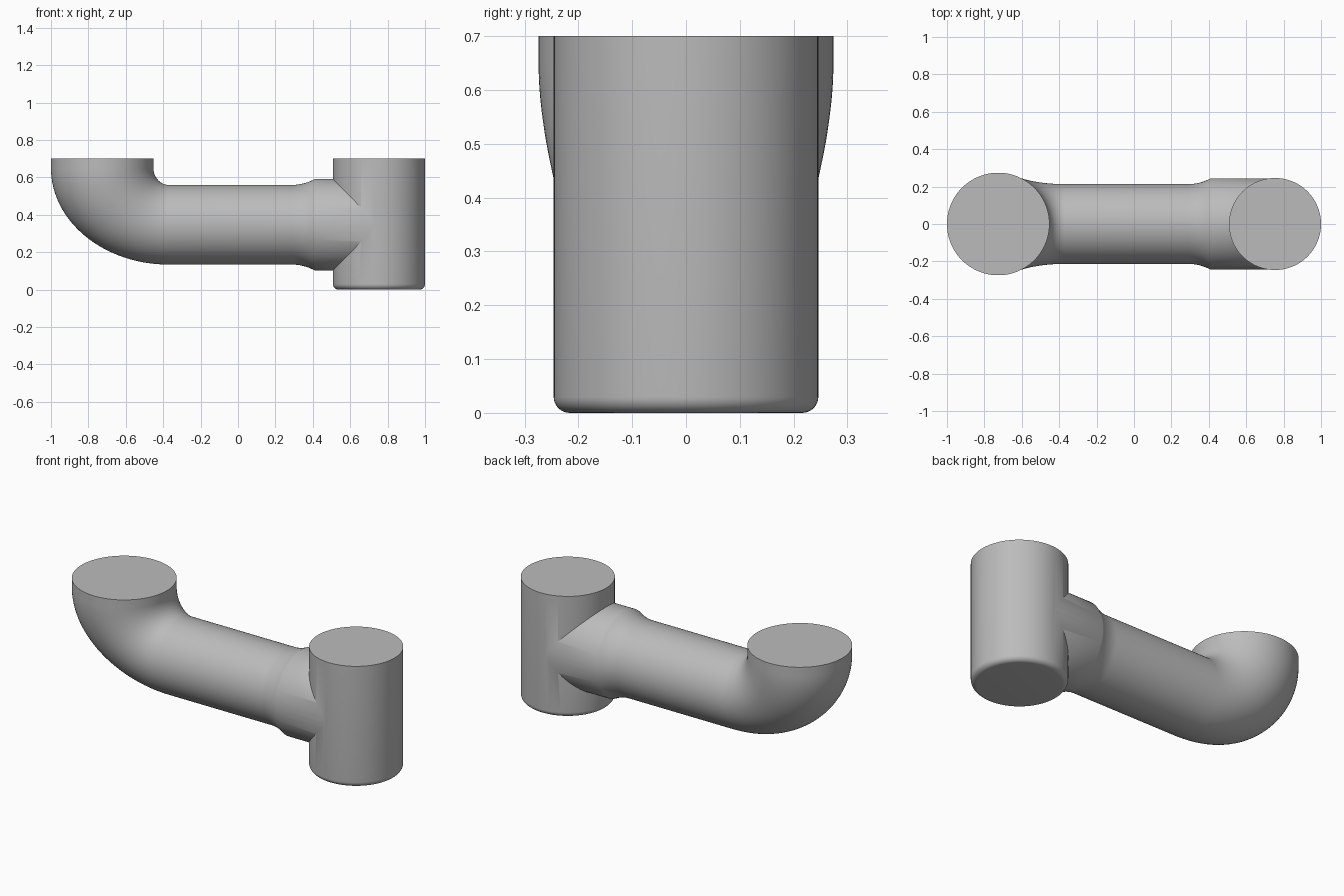
import bpy, bmesh, math
from mathutils import Vector

old = bpy.data.objects.get("Cube")
if old:
    bpy.data.objects.remove(old, do_unlink=True)

SEG = 96
grey = bpy.data.materials.new("pipe_grey")
grey.use_nodes = True
grey.diffuse_color = (0.5, 0.5, 0.5, 1)
grey.node_tree.nodes["Principled BSDF"].inputs["Base Color"].default_value = grey.diffuse_color


def loft(name, sections):
    """Join elliptical rings given as (inner point, outer point, half width in y)."""
    bm = bmesh.new()
    rings = []
    for inner, outer, width in sections:
        a, b = Vector(inner), Vector(outer)
        mid, half = (a + b) / 2, (b - a) / 2
        ring = []
        for i in range(SEG):
            t = math.tau * i / SEG
            p = mid + half * math.cos(t)
            ring.append(bm.verts.new((p.x, width * math.sin(t), p.y)))
        rings.append(ring)
    for r, s in zip(rings, rings[1:]):
        for i in range(SEG):
            j = (i + 1) % SEG
            bm.faces.new((r[i], r[j], s[j], s[i]))
    bm.faces.new(rings[0])
    bm.faces.new(rings[-1])
    bmesh.ops.recalc_face_normals(bm, faces=bm.faces)
    mesh = bpy.data.meshes.new(name)
    bm.to_mesh(mesh)
    bm.free()
    mesh.materials.append(grey)
    obj = bpy.data.objects.new(name, mesh)
    bpy.context.collection.objects.link(obj)
    return obj


# Upright cylinder with a rounded bottom edge
CX, R, FIL, TOP = 0.754, 0.246, 0.03, 0.70
upright = []
for k in range(9):
    a = math.pi / 2 * k / 8
    r, z = R - FIL + FIL * math.sin(a), FIL - FIL * math.cos(a)
    upright.append(((CX - r, z), (CX + r, z), r))
upright.append(((CX - R, TOP), (CX + R, TOP), R))
body = loft("upright_cylinder", upright)

# Side pipe: wide vertical mouth, tapering elbow, straight run, flared collar
AXIS, PIPE, MOUTH, COLLAR = 0.347, 0.213, 0.274, 0.244
BEND_X, BEND_Z = -0.37, 0.65
inner_x = -1 + 2 * MOUTH
pipe = [((inner_x, TOP), (-1, TOP), MOUTH)]
for k in range(33):
    u = k / 32
    c, s = math.cos(u * math.pi / 2), math.sin(u * math.pi / 2)
    blend = u * u * (3 - 2 * u)
    pipe.append(((BEND_X + (inner_x - BEND_X) * c, BEND_Z + (AXIS + PIPE - BEND_Z) * s),
                 (BEND_X - (1 + BEND_X) * c, BEND_Z + (AXIS - PIPE - BEND_Z) * s),
                 MOUTH + (PIPE - MOUTH) * blend))
for k in range(11):
    u = k / 10
    r = PIPE + (COLLAR - PIPE) * u * u
    x = 0.29 + 0.12 * u
    pipe.append(((x, AXIS + r), (x, AXIS - r), r))
pipe.append(((CX, AXIS + COLLAR), (CX, AXIS - COLLAR), COLLAR))
branch = loft("side_pipe", pipe)

# Fuse both into one clean solid
union = body.modifiers.new("join_pipe", 'BOOLEAN')
union.operation = 'UNION'
union.solver = 'EXACT'
union.object = branch
bpy.ops.object.select_all(action='DESELECT')
bpy.context.view_layer.objects.active = body
body.select_set(True)
bpy.ops.object.modifier_apply(modifier=union.name)
bpy.data.objects.remove(branch, do_unlink=True)
body.name = "pipe_fitting"
bpy.ops.object.shade_smooth_by_angle(angle=math.radians(30))
